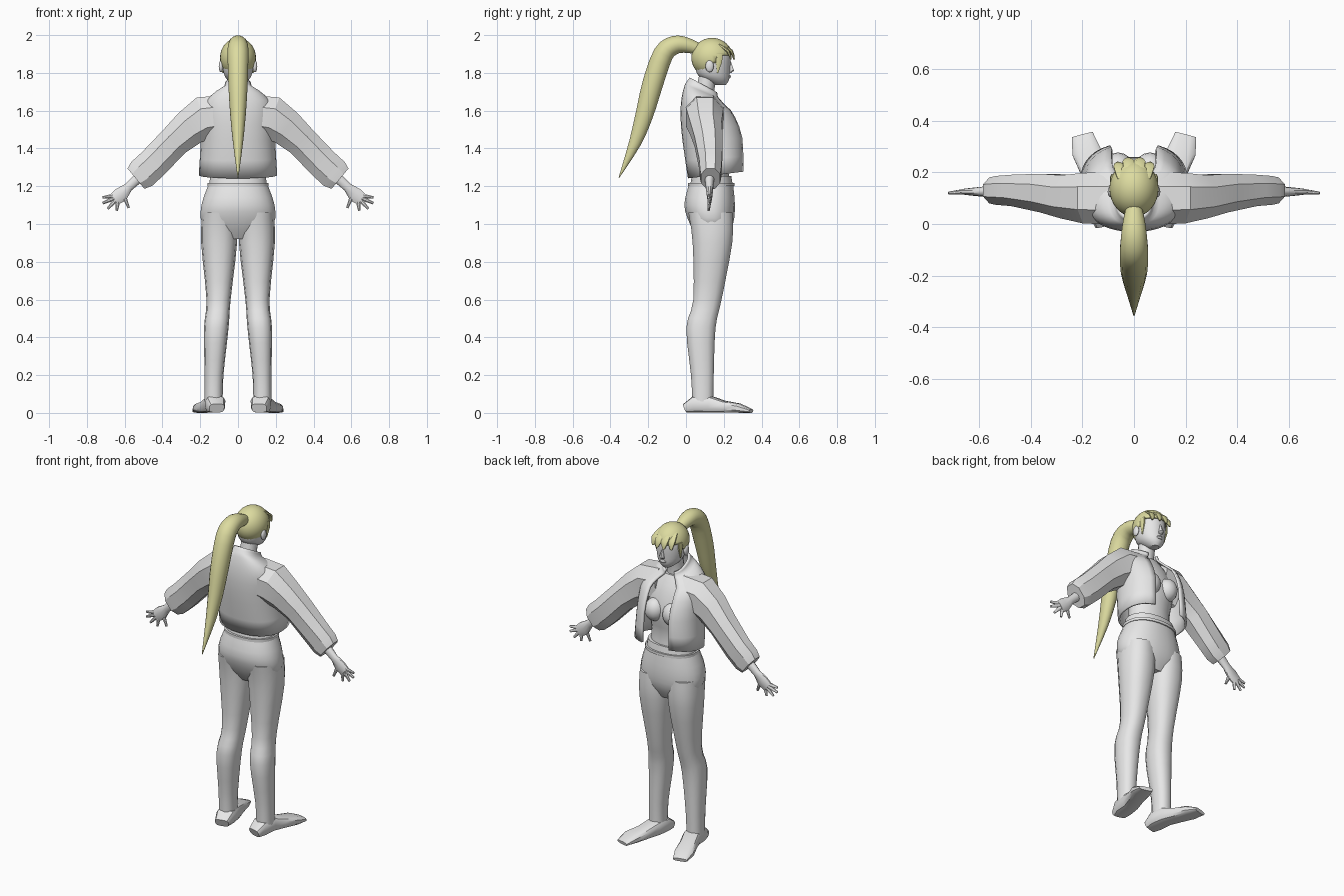
import bpy, bmesh, math
from mathutils import Vector

if "Cube" in bpy.data.objects:
    bpy.data.objects.remove(bpy.data.objects["Cube"])


def material(name, red, green, blue):
    mat = bpy.data.materials.new(name)
    mat.use_nodes = True
    mat.diffuse_color = (red, green, blue, 1)
    shader = mat.node_tree.nodes["Principled BSDF"]
    shader.inputs["Base Color"].default_value = mat.diffuse_color
    return mat


GREY = material("light_grey", .8, .8, .8)
BLOND = material("blond", .72, .71, .35)
SIDEWAYS, FORWARD = Vector((1, 0, 0)), Vector((0, 1, 0))


def finish(name, bm, mat, angle, thickness=0):
    bmesh.ops.recalc_face_normals(bm, faces=bm.faces)
    mesh = bpy.data.meshes.new(name)
    bm.to_mesh(mesh)
    bm.free()
    mesh.materials.append(mat)
    ob = bpy.data.objects.new(name, mesh)
    bpy.context.collection.objects.link(ob)
    bpy.ops.object.select_all(action="DESELECT")
    ob.select_set(True)
    bpy.context.view_layer.objects.active = ob
    bpy.ops.object.shade_smooth_by_angle(angle=math.radians(angle))
    if thickness:
        solid = ob.modifiers.new("thickness", "SOLIDIFY")
        solid.thickness = thickness


def spline(rows, steps):
    """Smooth in-between rows through the given ones."""
    rows = [Vector(row) for row in rows]
    result = []
    for i in range(len(rows) - 1):
        before, start = rows[max(i - 1, 0)], rows[i]
        end, after = rows[i + 1], rows[min(i + 2, len(rows) - 1)]
        for k in range(steps):
            t = k / steps
            bend_in, bend_out = (end - before) / 2, (after - start) / 2
            ease = t * t * (3 - 2 * t)
            result.append(start.lerp(end, ease) + bend_in * t * (1 - t) ** 2
                          - bend_out * t * t * (1 - t))
    return result + [rows[-1]]


def skin(name, rings, mat=GREY, sides=16, power=1, gap=0, angle=40, thickness=0):
    """Join rings of (centre, u, v); a gap angle leaves them open around +v."""
    bm = bmesh.new()
    loops = []
    for centre, u, v in rings:
        loop = []
        for k in range(sides):
            if gap:
                turn = gap + 2 * (math.pi - gap) * k / (sides - 1)
            else:
                turn = 2 * math.pi * (k + .5) / sides
            a, b = math.sin(turn), math.cos(turn)
            loop.append(bm.verts.new(centre + u * math.copysign(abs(a) ** power, a)
                                     + v * math.copysign(abs(b) ** power, b)))
        loops.append(loop)
    for low, high in zip(loops, loops[1:]):
        for k in range(1 if gap else 0, sides):
            bm.faces.new((low[k - 1], low[k], high[k], high[k - 1]))
    if not gap:
        bm.faces.new(loops[0])
        bm.faces.new(loops[-1])
    finish(name, bm, mat, angle, thickness)


def level(*rows, x=0, steps=3, tilt=lambda z: 0):
    """Rows of height, half width, back, front, and for limbs an x shift."""
    rings = []
    for z, width, back, front, *shift in spline(rows, steps):
        centre = Vector((x * shift[0] if shift else x, (back + front) / 2, z))
        rings.append((centre, SIDEWAYS * width,
                      Vector((0, 1, tilt(z))) * (front - back) / 2))
    return rings


def along(side, *rows, mirror=1, steps=1):
    """Rows of x, y, z, half size on the side axis, half size across it."""
    rows = spline(rows, steps)
    points = [Vector((mirror * row[0], row[1], row[2])) for row in rows]
    rings = []
    for i, row in enumerate(rows):
        tangent = points[min(i + 1, len(points) - 1)] - points[max(i - 1, 0)]
        rings.append((points[i], side * row[3],
                      tangent.cross(side).normalized() * row[4]))
    return rings


def ball(name, centre, size):
    bm = bmesh.new()
    bmesh.ops.create_uvsphere(bm, u_segments=16, v_segments=10, radius=1)
    bmesh.ops.scale(bm, vec=size, verts=bm.verts)
    bmesh.ops.translate(bm, vec=centre, verts=bm.verts)
    finish(name, bm, GREY, 60)


# Trousers: hips, belt and waistband
skin("hips", level((.92, .1, .07, .21), (1, .19, .02, .25), (1.1, .195, -.01, .26),
                   (1.21, .157, .015, .25)), sides=24, power=.9)
skin("belt", level((1.2, .163, .01, .258), (1.217, .163, .01, .258), steps=1),
     sides=24, power=.9)
skin("waistband", level((1.2, .155, .02, .25), (1.255, .148, .03, .24), steps=1),
     sides=24, power=.9)

# Body under the jacket
skin("chest", level((1.2, .14, .03, .235), (1.32, .13, .04, .225), (1.45, .15, .02, .245),
                    (1.58, .15, .01, .21), (1.67, .09, .03, .16)), sides=20)
skin("neck", level((1.62, .06, .03, .15), (1.7, .05, .05, .15), (1.8, .05, .07, .17)),
     sides=12)

# Open cropped jacket: raised front hem, collar standing higher at the back
skin("jacket", level((1.26, .208, .01, .315), (1.45, .197, -.02, .31), (1.57, .195, -.03, .27),
                     (1.64, .18, -.025, .225), (1.69, .12, -.01, .19), (1.71, .08, 0, .175),
                     (1.735, .07, .02, .17), steps=2,
                     tilt=lambda z: min((1.5 - z) / 2, 4 * (1.6 - z))),
     sides=32, power=.85, gap=.4, thickness=.012)

# Head, nose and lips
skin("head", level((1.735, .025, .15, .21), (1.76, .055, .1, .227), (1.8, .077, .055, .233),
                   (1.89, .086, .045, .235), (1.94, .065, .07, .21)), sides=20)
skin("nose", level((1.8, .013, .22, .24), (1.812, .014, .22, .256), (1.86, .006, .22, .238),
                   steps=1), sides=8)
skin("lips", level((1.77, .018, .21, .234), (1.78, .022, .21, .239), (1.79, .015, .21, .234),
                   steps=1), sides=8)

# Hair cap: a sphere cut away below a hairline that rises towards the brow
bm = bmesh.new()
bmesh.ops.create_uvsphere(bm, u_segments=32, v_segments=24, radius=1)
bmesh.ops.scale(bm, vec=(.095, .11, .105), verts=bm.verts)
bmesh.ops.translate(bm, vec=(0, .138, 1.88), verts=bm.verts)


def below_hairline(face):
    middle = face.calc_center_median()
    rise = max(0, min(.1, (middle.y - .1) * 1.3))
    return middle.z < 1.79 + rise


bmesh.ops.delete(bm, geom=[face for face in bm.faces if below_hairline(face)], context="FACES")
finish("hair_cap", bm, BLOND, 60, .01)

# Fringe locks following the curve of the brow
for place, x in zip(("outer_right", "inner_right", "inner_left", "outer_left"),
                    (-.055, -.02, .02, .055)):
    front = .25 - abs(x) / 2
    skin(f"{place}_fringe", along(SIDEWAYS, (x * .8, front - .05, 1.95, .02, .01),
                                  (x, front, 1.915, .026, .01),
                                  (x * 1.15, front + .015, 1.87, .006, .004), steps=2),
         BLOND, sides=8)

# Ponytail arching back and down to a point
skin("ponytail", along(SIDEWAYS, (0, .07, 1.925, .03, .03), (0, 0, 1.947, .045, .042),
                       (0, -.06, 1.947, .052, .05), (0, -.12, 1.9, .056, .055),
                       (0, -.177, 1.74, .052, .056), (0, -.22, 1.58, .042, .048),
                       (0, -.27, 1.43, .027, .033), (0, -.355, 1.245, .002, .002), steps=3),
     BLOND, angle=60)

# Paired parts
for mirror, tag in ((1, "left"), (-1, "right")):
    skin(f"{tag}_leg", level((1.06, .09, .01, .25, .1), (.9, .095, .033, .247, .1),
                             (.6, .064, .037, .19, .103), (.45, .065, 0, .158, .115),
                             (.2, .05, .025, .148, .127), (.06, .048, .032, .145, .129),
                             x=mirror), sides=14, power=.85)

    # Shoe with a flat sole and toes turned outwards
    shoe = [(x, y, height / 2, width, height / 2) for x, y, width, height in
            ((.112, 0, .042, .05), (.12, .05, .056, .09), (.13, .13, .052, .09),
             (.155, .2, .052, .065), (.184, .28, .058, .05), (.2, .345, .043, .02))]
    skin(f"{tag}_shoe", along(Vector((.95, -.25 * mirror, 0)), *shoe, mirror=mirror),
         sides=12, power=.6, angle=35)

    # Faceted sleeve, fullest above the cuff
    skin(f"{tag}_sleeve", along(FORWARD, (.07, .1, 1.575, .11, .115), (.18, .1, 1.56, .105, .125),
                                (.255, .105, 1.51, .09, .105), (.34, .12, 1.435, .08, .09),
                                (.45, .13, 1.32, .065, .09), (.51, .13, 1.265, .06, .09),
                                (.54, .13, 1.24, .054, .075), mirror=mirror),
         sides=8, power=.9, angle=25)

    # Wrist and palm, thin front to back, with spread fingers
    skin(f"{tag}_hand", along(FORWARD, (.51, .125, 1.26, .028, .03), (.58, .125, 1.195, .02, .025),
                              (.62, .125, 1.155, .016, .042), (.655, .125, 1.13, .012, .036),
                              mirror=mirror), sides=10)
    for finger, x, z, tip_x, tip_z in (("thumb", .605, 1.15, .578, 1.085),
                                       ("index_finger", .635, 1.125, .642, 1.07),
                                       ("middle_finger", .65, 1.125, .69, 1.08),
                                       ("ring_finger", .66, 1.135, .717, 1.11),
                                       ("little_finger", .655, 1.15, .718, 1.14)):
        skin(f"{tag}_{finger}", along(FORWARD, (x, .125, z, .011, .013),
                                      (tip_x, .12, tip_z, .006, .007), mirror=mirror), sides=8)

    # Bust, ear and side lock of hair
    ball(f"{tag}_bust", (mirror * .062, .215, 1.46), (.062, .062, .07))
    ball(f"{tag}_ear", (mirror * .09, .125, 1.835), (.012, .022, .032))
    skin(f"{tag}_side_lock", along(FORWARD, (.082, .17, 1.9, .025, .01),
                                   (.084, .175, 1.86, .018, .01),
                                   (.08, .168, 1.8, .003, .003), mirror=mirror), BLOND, sides=8)
